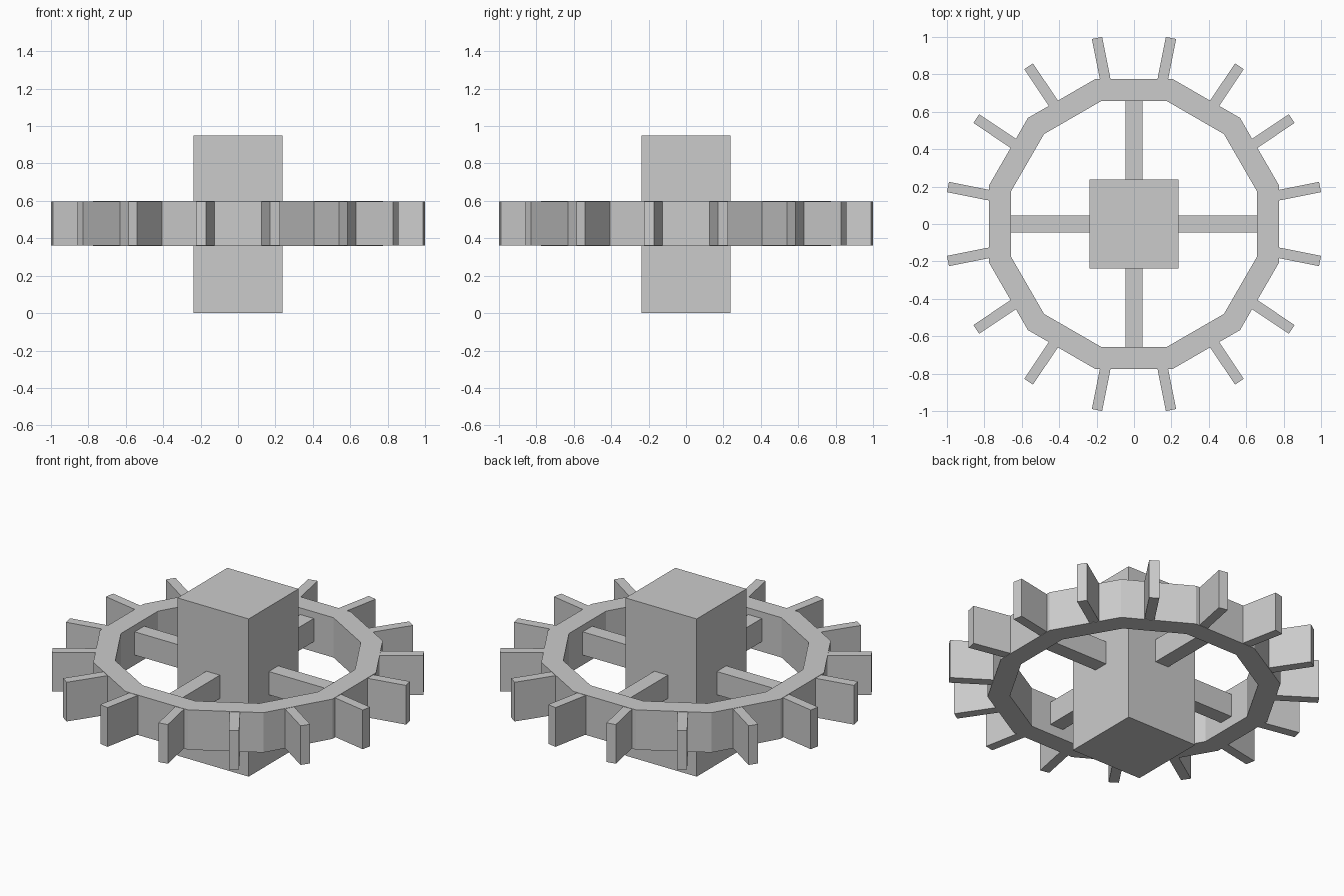
import bpy
import bmesh
import math
from mathutils import Matrix

cube = bpy.data.objects.get("Cube")
if cube:
    bpy.data.objects.remove(cube, do_unlink=True)

# One plain grey for the whole wheel
grey = bpy.data.materials.new("plain_grey")
grey.use_nodes = True
grey.diffuse_color = (0.6, 0.6, 0.6, 1)
grey.node_tree.nodes["Principled BSDF"].inputs["Base Color"].default_value = (0.6, 0.6, 0.6, 1)


def finish(name, bm):
    bmesh.ops.recalc_face_normals(bm, faces=bm.faces)
    mesh = bpy.data.meshes.new(name)
    bm.to_mesh(mesh)
    bm.free()
    mesh.materials.append(grey)
    obj = bpy.data.objects.new(name, mesh)
    bpy.context.collection.objects.link(obj)
    return obj


def radial_box(name, inner, outer, width, bottom, top, angle=0.0):
    """Box running outwards from the axis at the given angle."""
    bm = bmesh.new()
    size = Matrix.Diagonal((outer - inner, width, top - bottom, 1))
    place = Matrix.Translation(((inner + outer) / 2, 0, (bottom + top) / 2))
    turn = Matrix.Rotation(angle, 4, "Z")
    bmesh.ops.create_cube(bm, size=1, matrix=turn @ place @ size)
    return finish(name, bm)


def ring(name, inner, outer, bottom, top, sides):
    """Flat-sided rim swept around the axis."""
    bm = bmesh.new()
    loops = []
    for i in range(sides):
        a = math.tau * (i + 0.5) / sides
        loops.append([bm.verts.new((r * math.cos(a), r * math.sin(a), z))
                      for r, z in ((inner, bottom), (outer, bottom), (outer, top), (inner, top))])
    for i in range(sides):
        p, q = loops[i], loops[(i + 1) % sides]
        for k in range(4):
            n = (k + 1) % 4
            bm.faces.new((p[k], p[n], q[n], q[k]))
    return finish(name, bm)


# Square hub
radial_box("hub", -0.237, 0.237, 0.474, 0, 0.95)

# Twelve-sided rim
ring("rim", 0.68, 0.802, 0.36, 0.6, 12)

# Four spokes between hub and rim
for i in range(4):
    radial_box(f"spoke_{i + 1}", 0.22, 0.67, 0.09, 0.42, 0.56, math.tau * i / 4)

# Sixteen paddles around the rim
for i in range(16):
    radial_box(f"paddle_{i + 1}", 0.75, 1.014, 0.056, 0.362, 0.598, math.tau * (i + 0.5) / 16)
